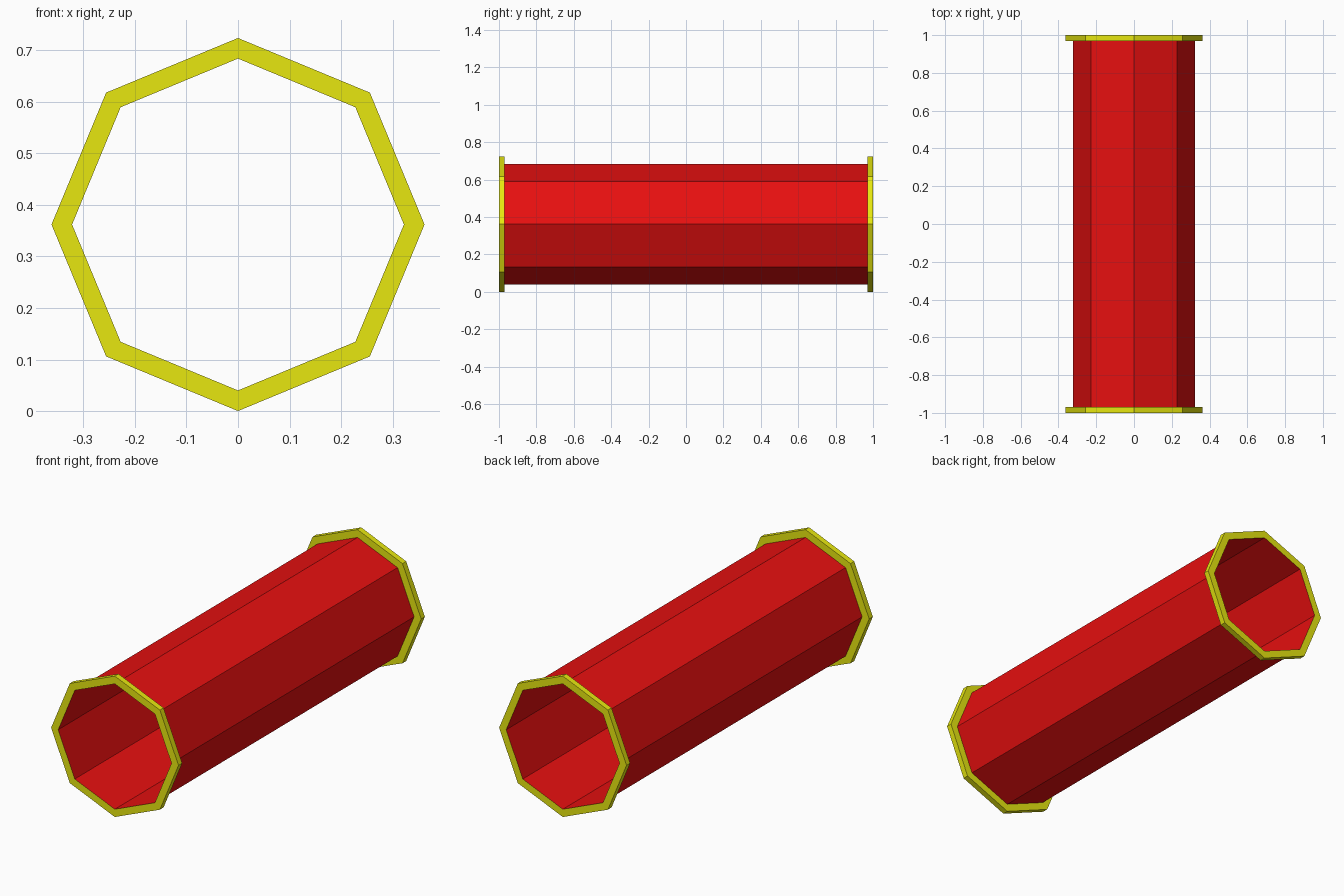
import bpy
import bmesh
from math import sin, cos, tau

SIDES = 8
OUTER, INNER = 0.362, 0.322
HALF, FLANGE = 1.0, 0.03

cube = bpy.data.objects.get("Cube")
if cube:
    bpy.data.objects.remove(cube, do_unlink=True)


def material(name, colour):
    mat = bpy.data.materials.new(name)
    mat.use_nodes = True
    mat.diffuse_color = colour
    mat.node_tree.nodes["Principled BSDF"].inputs["Base Color"].default_value = colour
    return mat


def lathe(name, profile, mat):
    """Sweep (radius, y) points around the long axis, with flat faces."""
    bm = bmesh.new()
    rings = []
    for radius, y in profile:
        angles = [tau * i / SIDES for i in range(SIDES)]
        rings.append([bm.verts.new((radius * sin(a), y, OUTER + radius * cos(a)))
                      for a in angles])
    for a, b in zip(rings, rings[1:]):
        for i in range(SIDES):
            j = (i + 1) % SIDES
            bm.faces.new((a[i], a[j], b[j], b[i]))
    mesh = bpy.data.meshes.new(name)
    bm.to_mesh(mesh)
    bm.free()
    mesh.materials.append(mat)
    obj = bpy.data.objects.new(name, mesh)
    bpy.context.collection.objects.link(obj)
    return obj


red = material("red", (0.8, 0.005, 0.005, 1))
yellow = material("yellow", (0.8, 0.8, 0.005, 1))

# Open thin-walled tube; its ends line the flanges
lathe("tube", [(INNER, HALF), (INNER, -HALF)], red)

# Flange around each end, from back face over the rim to the front face
section = [(INNER, HALF), (OUTER, HALF), (OUTER, HALF - FLANGE), (INNER, HALF - FLANGE)]
lathe("back_flange", section, yellow)
lathe("front_flange", [(r, -y) for r, y in reversed(section)], yellow)
